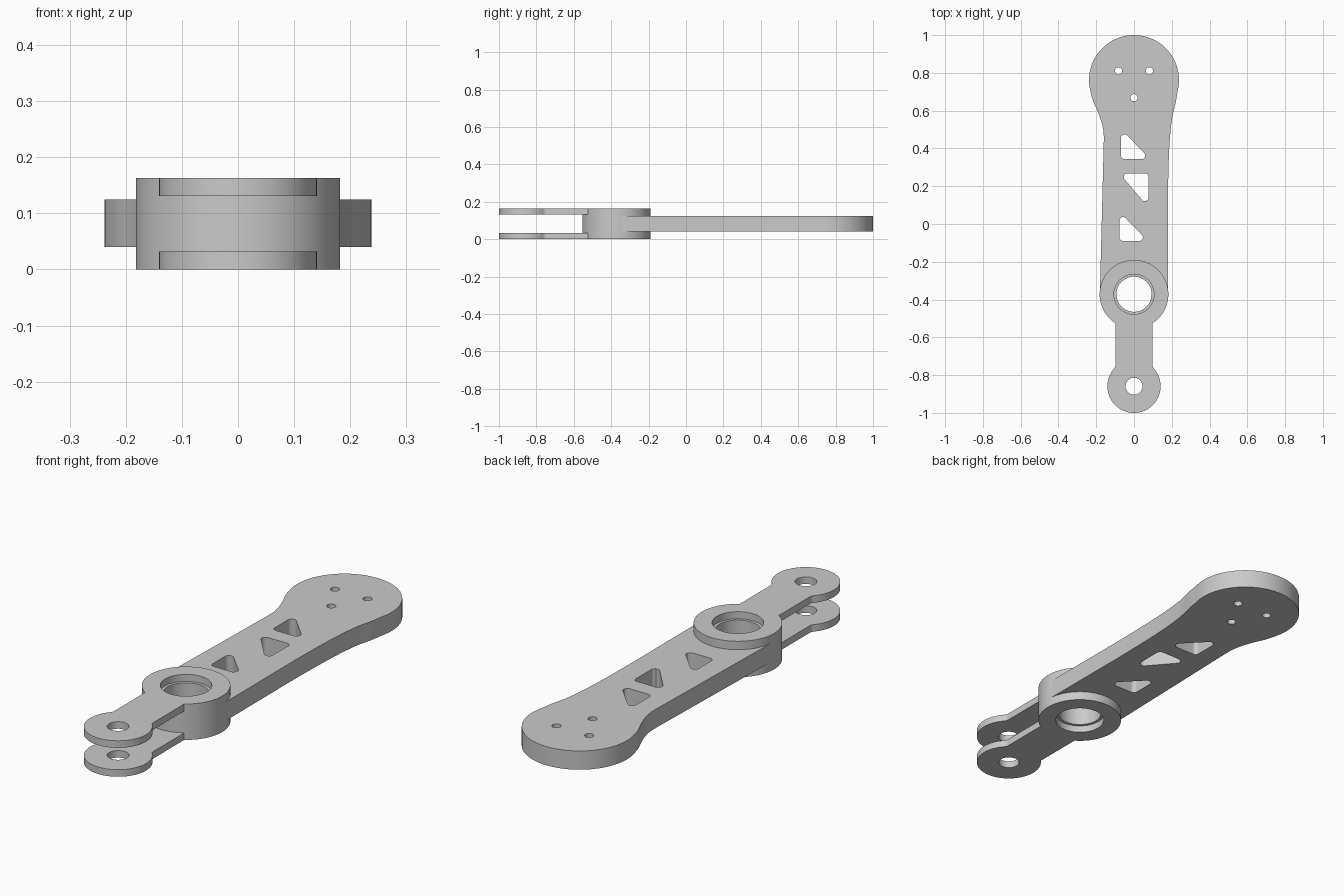
import bpy
import bmesh
from math import radians, sin, cos, pi
from mathutils import Vector
from mathutils.geometry import interpolate_bezier

cube = bpy.data.objects.get("Cube")
if cube:
    bpy.data.objects.remove(cube, do_unlink=True)

# One plain metal colour
metal = bpy.data.materials.new("grey_metal")
metal.use_nodes = True
GREY = (0.59, 0.59, 0.59, 1)
metal.diffuse_color = GREY
metal.node_tree.nodes["Principled BSDF"].inputs["Base Color"].default_value = GREY

HUB_Y, HUB_R = -0.372, 0.182
EYE_Y, EYE_R = -0.859, 0.141
HEAD_Y, HEAD_R = 0.762, 0.238
HEIGHT, PLATE = 0.163, 0.032


def arc(x, y, r, start, end, n=48):
    angles = [radians(start + (end - start) * i / n) for i in range(n + 1)]
    return [Vector((x + r * cos(a), y + r * sin(a))) for a in angles]


def circle(x, y, r, n=48):
    return arc(x, y, r, 0, 360, n)[:-1]


def smooth_path(points):
    """Smooth curve through the points, with handles scaled to each span."""
    pts = [Vector(p) for p in points]
    last = len(pts) - 1
    tangents = [(pts[min(i + 1, last)] - pts[max(i - 1, 0)]).normalized() for i in range(last + 1)]
    path = []
    for a, b, ta, tb in zip(pts, pts[1:], tangents, tangents[1:]):
        reach = (b - a).length / 3
        path += [p.to_2d() for p in interpolate_bezier(a, a + ta * reach, b - tb * reach, b, 7)][:-1]
    return path + [pts[-1]]


def rounded(corners, r=0.019, n=8):
    """Polygon with every corner filleted."""
    pts = [Vector(c) for c in corners]
    path = []
    for i, p in enumerate(pts):
        u = (pts[i - 1] - p).normalized()
        v = (pts[(i + 1) % len(pts)] - p).normalized()
        half = u.angle(v) / 2
        centre = p + (u + v).normalized() * (r / sin(half))
        tangent = r * cos(half) / sin(half)
        a = (p + u * tangent - centre).normalized()
        b = (p + v * tangent - centre).normalized()
        path += [centre + a.lerp(b, k / n).normalized() * r for k in range(n + 1)]
    return path


def finish(name, mesh):
    bm = bmesh.new()
    bm.from_mesh(mesh)
    bmesh.ops.remove_doubles(bm, verts=bm.verts, dist=0.00001)
    bmesh.ops.recalc_face_normals(bm, faces=bm.faces)
    bm.to_mesh(mesh)
    bm.free()
    mesh.materials.clear()
    mesh.materials.append(metal)
    obj = bpy.data.objects.new(name, mesh)
    bpy.context.collection.objects.link(obj)
    bpy.ops.object.select_all(action="DESELECT")
    obj.select_set(True)
    bpy.context.view_layer.objects.active = obj
    bpy.ops.object.shade_smooth_by_angle(angle=radians(30))
    return obj


def plate(name, loops, low, high):
    """Flat plate from an outline followed by its holes."""
    curve = bpy.data.curves.new(name + "_outline", "CURVE")
    curve.dimensions = "2D"
    curve.fill_mode = "BOTH"
    curve.extrude = (high - low) / 2
    for loop in loops:
        spline = curve.splines.new("POLY")
        spline.points.add(len(loop) - 1)
        for point, p in zip(spline.points, loop):
            point.co = (p.x, p.y, 0, 1)
        spline.use_cyclic_u = True
    helper = bpy.data.objects.new(name + "_outline", curve)
    bpy.context.collection.objects.link(helper)
    graph = bpy.context.evaluated_depsgraph_get()
    mesh = bpy.data.meshes.new_from_object(helper.evaluated_get(graph))
    bpy.data.objects.remove(helper, do_unlink=True)
    obj = finish(name, mesh)
    obj.location.z = (low + high) / 2


# Arm: round head, flowing sides and an end tucked into the hub
right_side = smooth_path([(0.18, -0.345), (0.18, -0.1), (0.18, 0.15), (0.186, 0.39),
                          (0.2, 0.55), (0.222, 0.65), (0.23, 0.7)])
left_side = smooth_path([(-0.23, 0.7), (-0.216, 0.65), (-0.194, 0.6), (-0.174, 0.545),
                         (-0.163, 0.5), (-0.16, 0.46), (-0.162, 0.36), (-0.18, -0.345)])
head = arc(0, HEAD_Y, HEAD_R, -14, 194, 72)
arm_outline = right_side + head[1:-1] + left_side + arc(0, HUB_Y, 0.15, 170, 10)
bolt_holes = [circle(x, y, 0.019, 24) for x, y in ((-0.082, 0.811), (0.082, 0.811), (0, 0.669))]
windows = [rounded(t) for t in (
    [(-0.069, 0.343), (0.085, 0.343), (-0.069, 0.503)],
    [(0.077, 0.268), (-0.077, 0.268), (0.077, 0.088)],
    [(-0.077, -0.09), (0.073, -0.09), (-0.077, 0.065)])]
plate("arm", [arm_outline] + bolt_holes + windows, 0.04, 0.125)

# Hub: turned ring with a stepped bore
profile = [(0.106, 0), (HUB_R, 0), (HUB_R, HEIGHT), (0.106, HEIGHT),
           (0.106, HEIGHT - PLATE), (0.093, HEIGHT - PLATE), (0.093, PLATE), (0.106, PLATE)]
bm = bmesh.new()
verts = [bm.verts.new((r, HUB_Y, z)) for r, z in profile]
edges = [bm.edges.new((verts[i - 1], verts[i])) for i in range(len(verts))]
bmesh.ops.spin(bm, geom=verts + edges, cent=(0, HUB_Y, 0), axis=(0, 0, 1), angle=2 * pi, steps=96)
hub_mesh = bpy.data.meshes.new("hub")
bm.to_mesh(hub_mesh)
bm.free()
finish("hub", hub_mesh)

# Fork: matching upper and lower lugs with pin eyes, blended softly into their necks
lug = (arc(0, EYE_Y, EYE_R, 138.5, 401.5, 64)
       + arc(0.128, -0.7456, 0.03, 221.5, 180, 8)[1:]
       + arc(0, HUB_Y, HUB_R - 0.002, -57, -123, 24)
       + arc(-0.128, -0.7456, 0.03, 0, -41.5, 8)[:-1])
eye = circle(0, EYE_Y, 0.045)
plate("lower_lug", [lug, eye], 0, PLATE)
plate("upper_lug", [lug, eye], HEIGHT - PLATE, HEIGHT)
